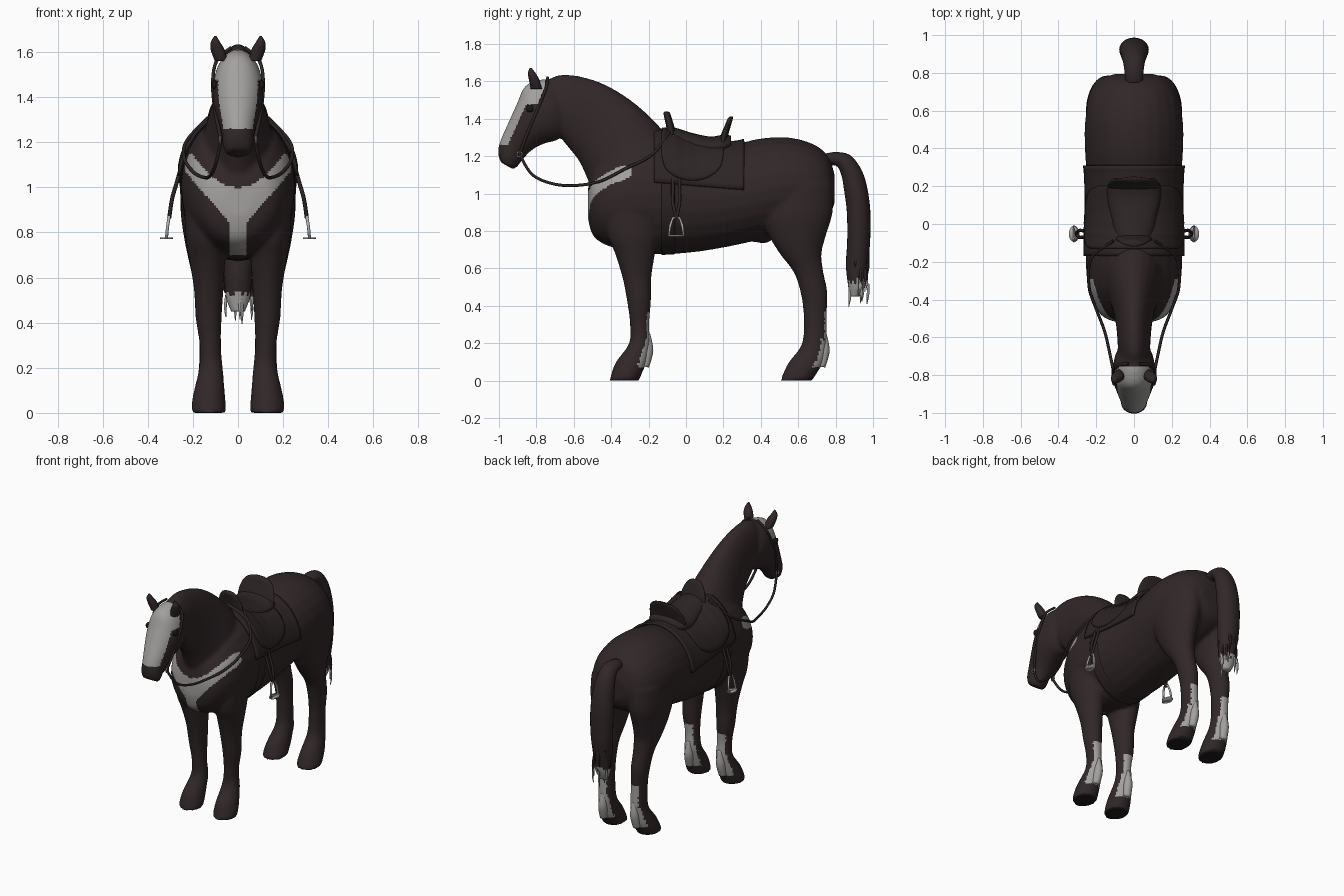
import bpy, bmesh, math, random
from mathutils import Vector

random.seed(4)
if "Cube" in bpy.data.objects:
    bpy.data.objects.remove(bpy.data.objects["Cube"])


def material(name, rgb):
    m = bpy.data.materials.new(name)
    m.use_nodes = True
    m.diffuse_color = (*rgb, 1)
    m.node_tree.nodes["Principled BSDF"].inputs["Base Color"].default_value = (*rgb, 1)
    return m


COAT = material("dark brown coat", (0.030, 0.020, 0.021))
PALE = material("pale grey markings", (0.36, 0.355, 0.345))
LEATHER = material("dark leather", (0.026, 0.018, 0.018))
HORN = material("black horn", (0.012, 0.009, 0.009))
METAL = material("dull steel", (0.42, 0.42, 0.41))


def smooth_rows(rows, steps=5):
    """Catmull-Rom interpolation through rows of numbers."""
    out = []
    for i in range(len(rows) - 1):
        p = [rows[max(i - 1, 0)], rows[i], rows[i + 1], rows[min(i + 2, len(rows) - 1)]]
        for s in range(steps):
            t = s / steps
            out.append([0.5 * (2 * b + (c - a) * t + (2 * a - 5 * b + 4 * c - d) * t * t
                               + (3 * b - a - 3 * c + d) * t ** 3) for a, b, c, d in zip(*p)])
    return out + [list(rows[-1])]


def loft(bm, rows, side=1, sides=24, grow=0.0):
    """Skin ellipses; a row is (y, z) of one edge, (y, z) of the other, half width, x."""
    rows = smooth_rows([tuple(r) + (0,) * (6 - len(r)) for r in rows])
    rings = []
    for y1, z1, y2, z2, w, x in rows:
        mid, half = Vector((x * side, (y1 + y2) / 2, (z1 + z2) / 2)), Vector((0, (y1 - y2) / 2, (z1 - z2) / 2))
        half *= 1 + grow / max(half.length, 0.001)
        rings.append([bm.verts.new(mid + half * math.sin(a) + Vector(((w + grow) * math.cos(a), 0, 0)))
                      for a in (2 * math.pi * k / sides for k in range(sides))])
    for r, q in zip(rings, rings[1:]):
        for k in range(sides):
            j = (k + 1) % sides
            bm.faces.new((r[k], r[j], q[j], q[k]))
    bm.faces.new(rings[0][::-1])
    bm.faces.new(rings[-1])


def make(name, bm, *mats):
    bmesh.ops.recalc_face_normals(bm, faces=bm.faces)
    for f in bm.faces:
        f.smooth = True
    me = bpy.data.meshes.new(name)
    bm.to_mesh(me)
    bm.free()
    for m in mats:
        me.materials.append(m)
    ob = bpy.data.objects.new(name, me)
    bpy.context.collection.objects.link(ob)
    return ob


def part(name, rows, mat, side=1, grow=0.0):
    bm = bmesh.new()
    loft(bm, rows, side, grow=grow)
    return make(name, bm, mat)


def tube(name, pts, radius, mat, cyclic=False):
    cu = bpy.data.curves.new(name, "CURVE")
    cu.dimensions, cu.bevel_depth, cu.bevel_resolution, cu.use_fill_caps = "3D", radius, 2, True
    sp = cu.splines.new("POLY")
    pts = pts if cyclic else smooth_rows(pts, 6)
    sp.points.add(len(pts) - 1)
    for p, co in zip(sp.points, pts):
        p.co = (*co, 1)
    sp.use_cyclic_u = cyclic
    cu.materials.append(mat)
    ob = bpy.data.objects.new(name, cu)
    bpy.context.collection.objects.link(ob)
    return ob


# Body profiles
TORSO = [(-.525, 1.02, -.525, .87, .06), (-.50, 1.12, -.50, .78, .15), (-.44, 1.2, -.44, .73, .205),
         (-.33, 1.29, -.33, .695, .245), (-.15, 1.33, -.17, .675, .255), (.05, 1.27, .03, .685, .25),
         (.25, 1.265, .22, .715, .25), (.4, 1.295, .38, .75, .26), (.55, 1.3, .52, .78, .26),
         (.68, 1.265, .66, .82, .235), (.76, 1.2, .76, .88, .18), (.795, 1.1, .795, .95, .1)]
NECK = [(-.8, 1.56, -.7, 1.34, .075), (-.68, 1.635, -.64, 1.26, .085), (-.5, 1.61, -.57, 1.17, .095),
        (-.33, 1.525, -.52, 1.06, .12), (-.17, 1.39, -.47, .95, .16), (-.03, 1.22, -.38, .86, .18)]
HEAD = [(-.7, 1.61, -.62, 1.42, .06), (-.78, 1.61, -.63, 1.34, .1), (-.86, 1.575, -.69, 1.285, .112),
        (-.905, 1.48, -.75, 1.27, .11), (-.95, 1.38, -.82, 1.235, .09), (-.99, 1.29, -.87, 1.185, .072),
        (-1.005, 1.23, -.9, 1.145, .068), (-.995, 1.17, -.925, 1.13, .055)]
FORELEG = [(-.44, .95, -.14, .95, .09, .15), (-.42, .78, -.15, .78, .088, .145), (-.38, .68, -.165, .68, .08, .137),
           (-.34, .55, -.185, .55, .066, .13), (-.315, .42, -.187, .42, .058, .13), (-.3, .3, -.197, .3, .047, .123),
           (-.305, .2, -.192, .2, .053, .12), (-.375, .1, -.21, .1, .068, .127), (-.398, .04, -.235, .04, .076, .13),
           (-.41, 0, -.25, 0, .075, .13)]
HINDLEG = [(.42, 1.05, .785, 1.05, .12, .13), (.4, .9, .785, .9, .11, .145), (.44, .78, .75, .78, .095, .145),
           (.5, .68, .725, .68, .08, .14), (.575, .58, .735, .58, .063, .135), (.612, .47, .757, .47, .056, .13),
           (.628, .35, .753, .35, .049, .125), (.62, .2, .753, .2, .052, .122), (.55, .1, .735, .1, .067, .127),
           (.52, .04, .7, .04, .076, .13), (.505, 0, .675, 0, .075, .13)]
SHEATH = [(.33, .8, .36, .74, .03), (.4, .82, .42, .735, .045), (.46, .83, .46, .745, .03)]

# Fuse the body into one skin
bm = bmesh.new()
for rows in (TORSO, NECK, HEAD, SHEATH):
    loft(bm, rows)
for side in (1, -1):
    loft(bm, FORELEG, side)
    loft(bm, HINDLEG, side)
body = make("body", bm, COAT, PALE, HORN)
mod = body.modifiers.new("fuse", "REMESH")
mod.mode, mod.voxel_size = "VOXEL", 0.011
mod = body.modifiers.new("soften", "SMOOTH")
mod.factor, mod.iterations = 0.5, 8
fused = bpy.data.meshes.new_from_object(body.evaluated_get(bpy.context.evaluated_depsgraph_get()))
body.modifiers.clear()
body.data = fused
fused.materials.clear()
for m in (COAT, PALE, HORN):
    fused.materials.append(m)


def marking(c, n):
    x, y, z = abs(c.x), c.y, c.z
    if y < -0.75 and z > 1.26:                                   # blaze
        depth = y + 1 - (z - 1.265) * 0.45
        return int(depth < (0.11 if z > 1.475 else 0.05))
    if y < -0.29 and 0.7 < z < 1.15:                             # chest marking
        arm = 0.8 + 1.15 * x < z < 1.0 + 3.6 * x * x and x < 0.235
        return int(arm or (x < 0.035 and z < 0.95))
    if z < 0.015 and n.z < -0.5:                                 # soles
        return 2
    if 0.07 < z < 0.37:                                          # rear of the legs
        return int(n.y > (0.45 if z < 0.22 else 0.7) + random.uniform(-.06, .06))
    return 0


for f in fused.polygons:
    f.use_smooth = True
    f.material_index = marking(f.center, f.normal)

# Tail with a pale tip and loose strands
bm = bmesh.new()
loft(bm, [(.73, 1.14, .75, 1.215, .045), (.8, 1.15, .81, 1.222, .05), (.83, 1.1, .885, 1.2, .058),
          (.845, 1.02, .95, 1.1, .07), (.86, .9, .983, .94, .078), (.862, .75, .985, .76, .075),
          (.855, .62, .972, .61, .062), (.865, .52, .955, .51, .054), (.875, .45, .93, .45, .03)])
for i in range(26):
    a, z = random.uniform(0, 6.28), random.uniform(.5, .85)
    x, y = .055 * math.cos(a), .917 + .05 * math.sin(a)
    loft(bm, [(y, z, y + .014, z, .007, x), (y, z - .06, y + .014, z - .06, .007, x * 1.15),
              (y, z - .11, y + .003, z - .11, .002, x * 1.1)], sides=5)
tail = make("tail", bm, COAT, PALE)
for f in tail.data.polygons:
    f.material_index = int(f.center.z < 0.53 + random.uniform(-.015, .015))

# Ears, eyes and fetlock feathers
FEATHER = [(.715, .25, .752, .25, .015, .12), (.70, .16, .768, .16, .03, .122), (.70, .08, .745, .07, .025, .127)]
for side, word in ((1, "left"), (-1, "right")):
    part(word + "_ear", [(-.83, 1.56, -.77, 1.56, .028, .075), (-.84, 1.61, -.785, 1.61, .031, .09),
                         (-.845, 1.645, -.805, 1.645, .02, .1), (-.835, 1.672, -.825, 1.672, .004, .1)], COAT, side)
    part(word + "_eye", [(-.855, 1.47, -.85, 1.44, .008, .104), (-.838, 1.475, -.833, 1.435, .014, .104),
                         (-.82, 1.47, -.815, 1.44, .008, .104)], HORN, side)
    part(word + "_hind_feather", FEATHER, PALE, side)
    part(word + "_front_feather", [(a - .943, b, c - .943, d, w, x) for a, b, c, d, w, x in FEATHER], PALE, side)

# Saddle pad and flaps draped over the back
DENSE = smooth_rows(TORSO, 12)


def drape(name, y0, y1, low, offset, thick):
    bm = bmesh.new()
    rows = []
    for i in range(25):
        y = y0 + (y1 - y0) * i / 24
        r = min(DENSE, key=lambda q: abs(q[0] - y))
        mid, h, w = (r[1] + r[3]) / 2, (r[1] - r[3]) / 2 + offset, r[4] + offset
        a0 = math.asin(max(-.9, min(.95, (low(2 * i / 24 - 1) - mid) / h)))
        angles = [a0 + (math.pi - 2 * a0) * k / 30 for k in range(31)]
        rows.append([bm.verts.new((w * math.cos(a), y, mid + h * math.sin(a))) for a in angles])
    for r, q in zip(rows, rows[1:]):
        for k in range(30):
            bm.faces.new((r[k], r[k + 1], q[k + 1], q[k]))
    ob = make(name, bm, LEATHER)
    mod = ob.modifiers.new("thickness", "SOLIDIFY")
    mod.thickness, mod.offset = thick, 0


drape("saddle_pad", -.17, .31, lambda t: 1.04 - .02 * t, .010, .014)
drape("saddle_flaps", -.13, .2, lambda t: 1.2 - .13 * math.sqrt(max(0, 1 - t * t)), .02, .012)
part("saddle_seat", [(-.13, 1.35, -.13, 1.2, .06), (-.07, 1.355, -.07, 1.2, .1), (.03, 1.325, .03, 1.19, .12),
                     (.13, 1.305, .13, 1.19, .14), (.2, 1.315, .2, 1.2, .14), (.24, 1.31, .24, 1.22, .11)], LEATHER)
part("cantle", [(.165, 1.24, .215, 1.24, .14), (.185, 1.31, .225, 1.31, .135), (.21, 1.37, .242, 1.37, .115),
                (.222, 1.4, .25, 1.4, .08), (.235, 1.412, .25, 1.412, .04)], LEATHER)
part("pommel", [(-.11, 1.28, -.04, 1.28, .1), (-.105, 1.35, -.06, 1.35, .09), (-.115, 1.4, -.075, 1.4, .07),
                (-.12, 1.43, -.085, 1.43, .045), (-.115, 1.438, -.095, 1.438, .02)], LEATHER)
part("girth", [(-.13, 1.3, -.13, .676, .254), (-.06, 1.3, -.06, .68, .252)], LEATHER, grow=.004)

# Bridle, reins and stirrups
for side, word in ((1, "left"), (-1, "right")):
    def flip(pts):
        return [(x * side, y, z) for x, y, z in pts]

    tube(word + "_rein", flip([(.075, -.89, 1.21), (.1, -.82, 1.1), (.125, -.7, 1.05), (.155, -.57, 1.045),
                               (.2, -.45, 1.07), (.238, -.33, 1.13), (.225, -.18, 1.21), (.11, -.09, 1.33)]), .008, LEATHER)
    tube(word + "_cheek_strap", flip([(.075, -.89, 1.21), (.1, -.845, 1.33), (.112, -.79, 1.46),
                                      (.095, -.75, 1.56), (.03, -.74, 1.62)]), .008, LEATHER)
    ring = [(.08, -.89 + .014 * math.cos(a), 1.21 + .014 * math.sin(a)) for a in (k * math.pi / 6 for k in range(12))]
    tube(word + "_bit_ring", flip(ring), .004, METAL, True)
    for dy in (-.07, -.035):
        tube(word + "_stirrup_strap", flip([(.255, dy, 1.08), (.272, dy, 1.02), (.292, dy, .95),
                                            (.305, -.052, .865)]), .009, LEATHER)
    arch = [(.305, -.07, .87), (.305, -.035, .87), (.312, -.02, .83), (.317, -.012, .775),
            (.317, -.092, .775), (.312, -.084, .83)]
    tube(word + "_stirrup", flip(arch), .007, METAL, True)
    part(word + "_stirrup_tread", [(-.095, .77, -.009, .77, .028, .317), (-.095, .778, -.009, .778, .028, .317)],
         METAL, side)
